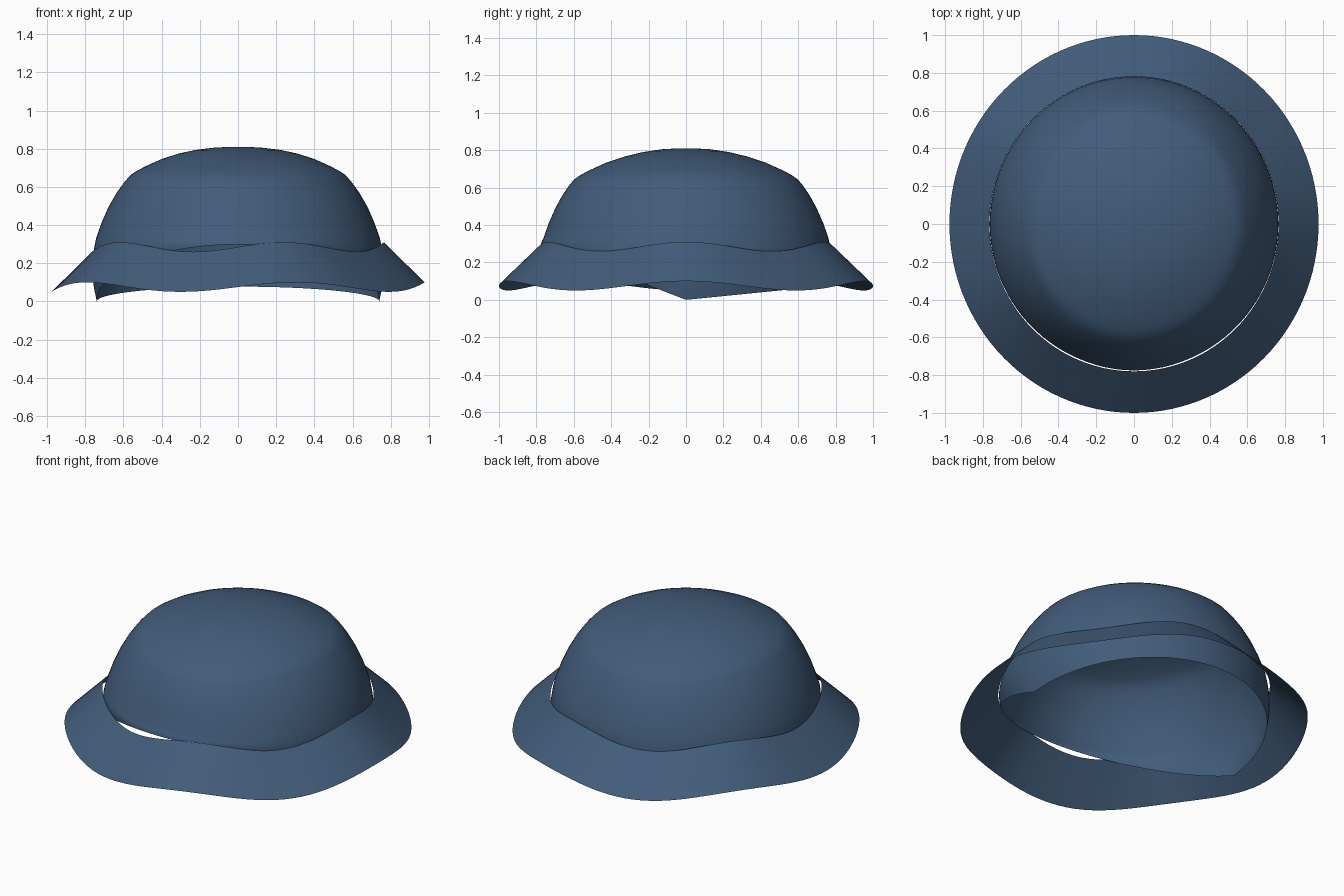
import bpy, bmesh, math

if "Cube" in bpy.data.objects:
    bpy.data.objects.remove(bpy.data.objects["Cube"])

SEGMENTS = 120

cloth = bpy.data.materials.new("denim blue")
cloth.diffuse_color = (0.054, 0.108, 0.195, 1)
cloth.use_nodes = True
cloth.node_tree.nodes["Principled BSDF"].inputs["Base Color"].default_value = cloth.diffuse_color


def loft(name, rings, cap_top=None):
    """Skin a list of ring functions, each mapping an angle to a point."""
    bm = bmesh.new()
    rows = [[bm.verts.new(ring(2 * math.pi * i / SEGMENTS)) for i in range(SEGMENTS)]
            for ring in rings]
    for upper, lower in zip(rows, rows[1:]):
        for i in range(SEGMENTS):
            j = (i + 1) % SEGMENTS
            bm.faces.new((upper[i], lower[i], lower[j], upper[j]))
    if cap_top is not None:
        tip = bm.verts.new((0, 0, cap_top))
        for i in range(SEGMENTS):
            bm.faces.new((tip, rows[0][i], rows[0][(i + 1) % SEGMENTS]))
    mesh = bpy.data.meshes.new(name)
    bm.to_mesh(mesh)
    bm.free()
    obj = bpy.data.objects.new(name, mesh)
    bpy.context.collection.objects.link(obj)
    mesh.materials.append(cloth)
    bpy.ops.object.select_all(action='DESELECT')
    obj.select_set(True)
    bpy.context.view_layer.objects.active = obj
    bpy.ops.object.shade_smooth_by_angle(angle=math.radians(40))
    return obj


def oval(rx, ry, zx, zy):
    """Elliptical ring whose height differs between the sides and front/back."""
    def ring(a):
        c, s = math.cos(a), math.sin(a)
        return rx * c, ry * s, zx * c * c + zy * s * s
    return ring


def wavy(rx, ry, z):
    """Elliptical ring with five gentle waves."""
    return lambda a: (rx * math.cos(a), ry * math.sin(a), z + 0.025 * math.cos(5 * a))


def rim_height(y):
    """Opening: cut steeply up to the front, gently up to the back."""
    return -0.385 * y if y < 0 else 0.1 * y


def skirt(t):
    """Ring part way (t) from the band down to the opening."""
    bulge = 0.022 * math.sin(math.pi * t)

    def ring(a):
        c, s = math.cos(a), math.sin(a)
        rx = 0.744 - 0.004 * t + bulge
        ry = 0.762 + 0.013 * t + bulge * (0.1 if s < 0 else 0.5)
        low = rim_height(0.775 * s)
        return rx * c, ry * s, 0.33 * (1 - t) + low * t
    return ring


# Crown: shallow domed top, rounded shoulder, side wall, slanted opening
profile = [(0.06, 0.06, 0.809, 0.809), (0.13, 0.13, 0.805, 0.805),
           (0.22, 0.23, 0.794, 0.790), (0.31, 0.33, 0.775, 0.766),
           (0.40, 0.43, 0.746, 0.732), (0.48, 0.52, 0.710, 0.691),
           (0.525, 0.565, 0.687, 0.667), (0.56, 0.60, 0.665, 0.642),
           (0.59, 0.63, 0.632, 0.605), (0.635, 0.665, 0.571, 0.552),
           (0.68, 0.70, 0.492, 0.487), (0.715, 0.735, 0.412, 0.407),
           (0.744, 0.762, 0.33, 0.33)]
loft("crown", [oval(*p) for p in profile] + [skirt(k / 6) for k in range(1, 7)],
     cap_top=0.81)

# Brim: flaring wavy band around the crown
brim_rings = []
for k in range(7):
    t = k / 6
    brim_rings.append(wavy(0.765 + 0.212 * t, 0.78 + 0.22 * t, 0.285 - 0.21 * t))
loft("brim", brim_rings)
